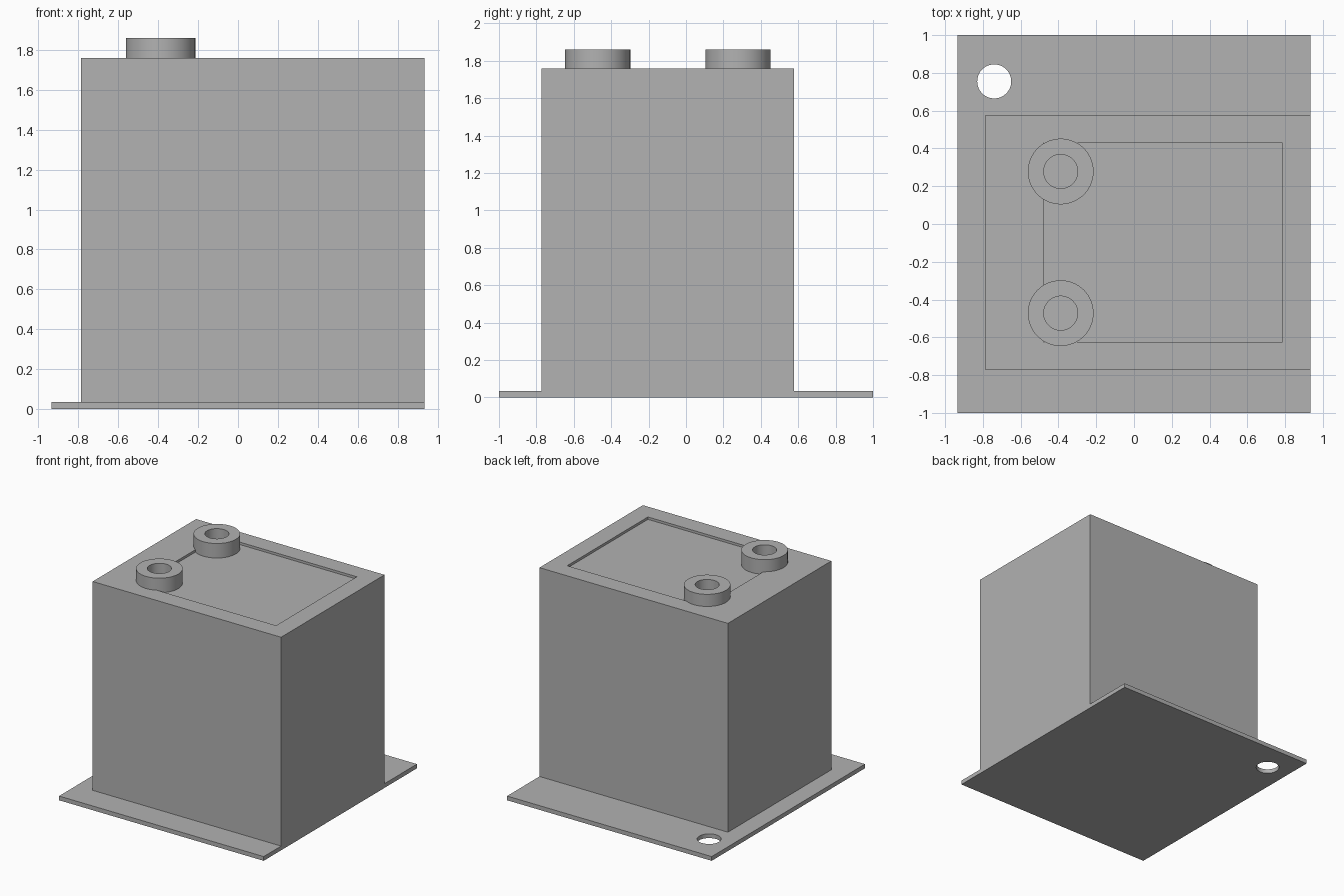
import bpy
import bmesh
import math
from mathutils import Vector

cube = bpy.data.objects.get("Cube")
if cube:
    bpy.data.objects.remove(cube, do_unlink=True)

# Single grey material
GREY = (0.445, 0.445, 0.445, 1.0)
grey = bpy.data.materials.new("plain_grey")
grey.diffuse_color = GREY
grey.use_nodes = True
grey.node_tree.nodes["Principled BSDF"].inputs["Base Color"].default_value = GREY

# Main levels
PLATE_TOP, BODY_TOP, RING_TOP = 0.035, 1.76, 1.86
RECESS_FLOOR = BODY_TOP - 0.02
SEGMENTS = 64


def finish(name, bm):
    bmesh.ops.recalc_face_normals(bm, faces=bm.faces)
    mesh = bpy.data.meshes.new(name)
    bm.to_mesh(mesh)
    bm.free()
    mesh.materials.append(grey)
    obj = bpy.data.objects.new(name, mesh)
    bpy.context.collection.objects.link(obj)
    return obj


def box(name, low, high):
    low, high = Vector(low), Vector(high)
    bm = bmesh.new()
    bmesh.ops.create_cube(bm, size=1)
    bmesh.ops.scale(bm, vec=high - low, verts=bm.verts)
    bmesh.ops.translate(bm, vec=(low + high) / 2, verts=bm.verts)
    return finish(name, bm)


def revolve(name, centre, profile):
    """Turn a closed (radius, height) profile about a vertical axis."""
    bm = bmesh.new()
    verts = [bm.verts.new((r, 0, z)) for r, z in profile]
    edges = [bm.edges.new((a, b)) for a, b in zip(verts, verts[1:] + verts[:1])]
    bmesh.ops.spin(bm, geom=verts + edges, cent=(0, 0, 0), axis=(0, 0, 1),
                   angle=math.tau, steps=SEGMENTS)
    bmesh.ops.remove_doubles(bm, verts=bm.verts, dist=0.0001)
    bmesh.ops.translate(bm, vec=(*centre, 0), verts=bm.verts)
    return finish(name, bm)


def select_only(obj):
    bpy.ops.object.select_all(action="DESELECT")
    obj.select_set(True)
    bpy.context.view_layer.objects.active = obj


def smooth(obj):
    select_only(obj)
    bpy.ops.object.shade_smooth_by_angle(angle=math.radians(30))


def cut(obj, cutter):
    mod = obj.modifiers.new("cut", "BOOLEAN")
    mod.operation = "DIFFERENCE"
    mod.solver = "EXACT"
    mod.object = cutter
    select_only(obj)
    bpy.ops.object.modifier_apply(modifier=mod.name)
    bpy.data.objects.remove(cutter, do_unlink=True)


# Base plate with a mounting hole in one corner
plate = box("base_plate", (-0.935, -1, 0), (0.935, 1, PLATE_TOP))
bm = bmesh.new()
bmesh.ops.create_cone(bm, cap_ends=True, segments=SEGMENTS,
                      radius1=0.09, radius2=0.09, depth=0.5)
bmesh.ops.translate(bm, vec=(-0.74, 0.755, 0), verts=bm.verts)
cut(plate, finish("hole_cutter", bm))
smooth(plate)

# Block body, flush with one plate edge, with a shallow recess on top
body = box("body", (-0.787, -0.773, PLATE_TOP), (0.935, 0.577, BODY_TOP))
cut(body, box("recess_cutter", (-0.48, -0.624, RECESS_FLOOR),
              (0.785, 0.43, BODY_TOP + 0.1)))

# Two ring terminals standing on the recess edge
for side, y in (("front", -0.472), ("back", 0.278)):
    ring = revolve(side + "_ring", (-0.388, y), [
        (0.09, RECESS_FLOOR), (0.174, RECESS_FLOOR),
        (0.174, RING_TOP), (0.09, RING_TOP)])
    smooth(ring)
